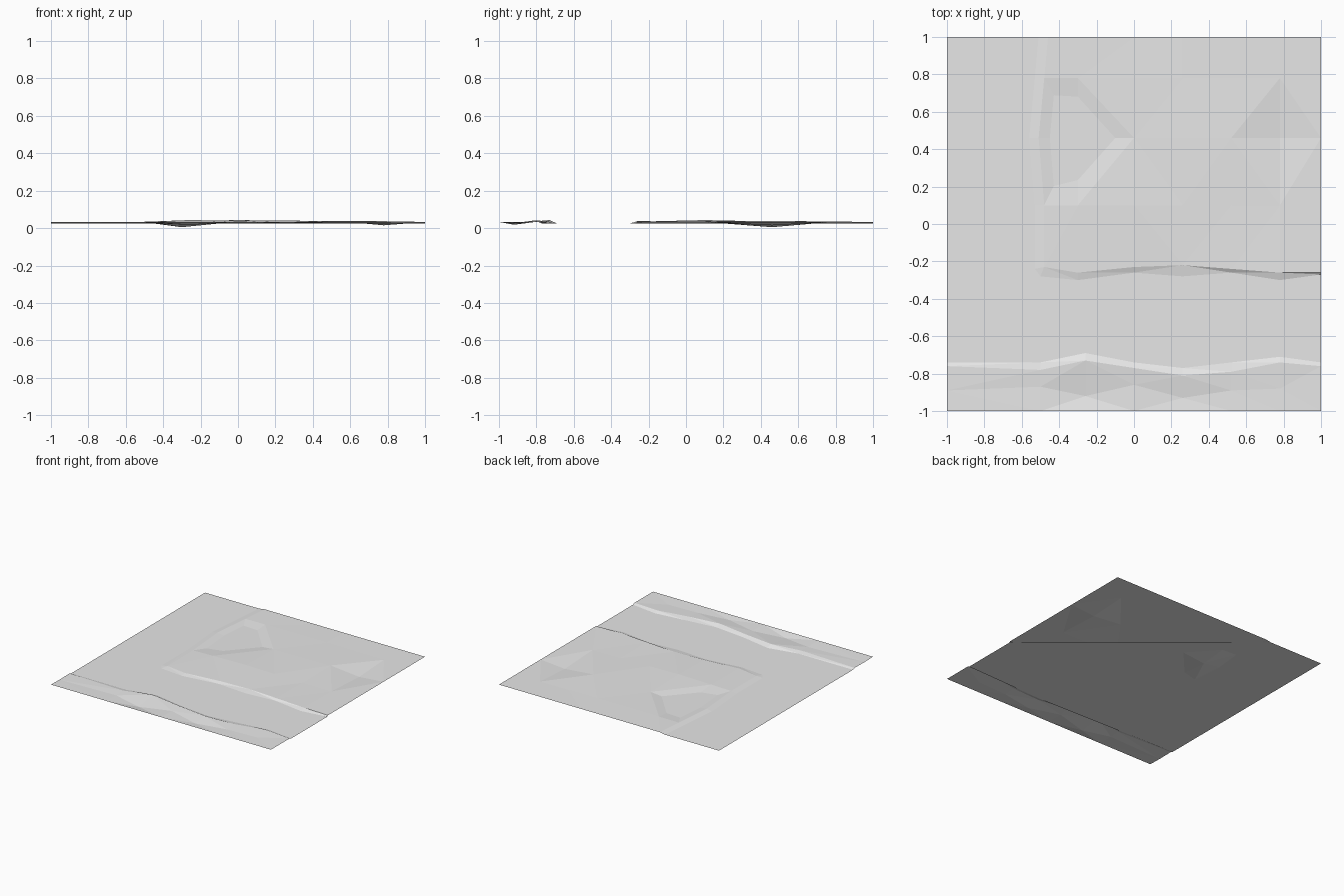
import bpy
import bmesh

GROUND = 0.025

# Remove the default object
cube = bpy.data.objects.get("Cube")
if cube:
    bpy.data.objects.remove(cube, do_unlink=True)

# Single stone grey
grey = bpy.data.materials.new("stone_grey")
grey.use_nodes = True
colour = (0.8, 0.8, 0.8, 1.0)
grey.diffuse_color = colour
grey.node_tree.nodes["Principled BSDF"].inputs["Base Color"].default_value = colour


def finish(name, bm):
    """Turn a bmesh into a flat shaded sheet whose faces point upwards."""
    bm.normal_update()
    for face in bm.faces:
        if face.normal.z < 0:
            face.normal_flip()
    mesh = bpy.data.meshes.new(name)
    bm.to_mesh(mesh)
    bm.free()
    mesh.materials.append(grey)
    part = bpy.data.objects.new(name, mesh)
    bpy.context.collection.objects.link(part)
    return part


def faceted_sheet(name, rows):
    """Bridge neighbouring rows of points with triangles."""
    bm = bmesh.new()
    grid = [[bm.verts.new(point) for point in row] for row in rows]
    for low, high in zip(grid, grid[1:]):
        for i in range(len(low) - 1):
            bm.faces.new((low[i], low[i + 1], high[i + 1], high[i]))
    bmesh.ops.triangulate(bm, faces=bm.faces[:], quad_method='SHORT_EDGE')
    return finish(name, bm)


def row(xs, ys, heights):
    """Points of one row; heights are thousandths above or below ground."""
    return [(x, y, GROUND + h / 1000) for x, y, h in zip(xs, ys, heights)]


# Front bank: outer edge, uneven hollow, lip, then foot on the flat ground
front_x = [-1, -.5, -.26, 0, .26, .52, .78, 1]
front_foot = row(front_x, [-.74, -.74, -.69, -.74, -.77, -.74, -.71, -.74], [0] * 8)
faceted_sheet("front_bank", [
    row(front_x, [-1] * 8, [8] * 8),
    row(front_x, [-.89, -.87, -.92, -.86, -.93, -.89, -.88, -.87],
        [6, 4, -7, 6, 0, 5, 6, 8]),
    row(front_x, [-.76, -.78, -.73, -.77, -.81, -.79, -.74, -.76],
        [8, 9, 18, 14, 16, 10, 12, 8]),
    front_foot,
])

# Raised plateau: foot and crest along the front and left, hollows inside
inner_x = [-.3, 0, .26, .52, .78, 1]
back_foot = row([-.53, -.5] + inner_x,
                [-.26, -.28, -.3, -.26, -.28, -.26, -.3, -.27], [0] * 8)
plateau = [
    back_foot,
    row([-.53, -.48] + inner_x, [-.24, -.23, -.26, -.23, -.22, -.24, -.26, -.26],
        [0, 6, 8, 10, 10, 12, 12, 8]),
]
for left, y, heights in [
    (-.53, .1, [8, 12, 18, 14, 10, 8, 8]),
    (-.56, .46, [8, -20, 10, 12, 14, -10, 8]),
    (-.53, .78, [8, 9, 10, 10, 8, 8, 8]),
    (-.51, 1, [8] * 7),
]:
    plateau.append(row([left, left + .05] + inner_x, [y] * 8, [0] + heights))
faceted_sheet("raised_plateau", plateau)

# Flat ground: bent path between the two feet and the outer corner
bm = bmesh.new()
left_foot = [line[0] for line in reversed(plateau)]
outline = front_foot + back_foot[:0:-1] + left_foot[::-1] + [(-1, 1, GROUND)]
bm.faces.new([bm.verts.new(point) for point in outline])
bmesh.ops.triangulate(bm, faces=bm.faces[:], ngon_method='EAR_CLIP')
finish("flat_ground", bm)
